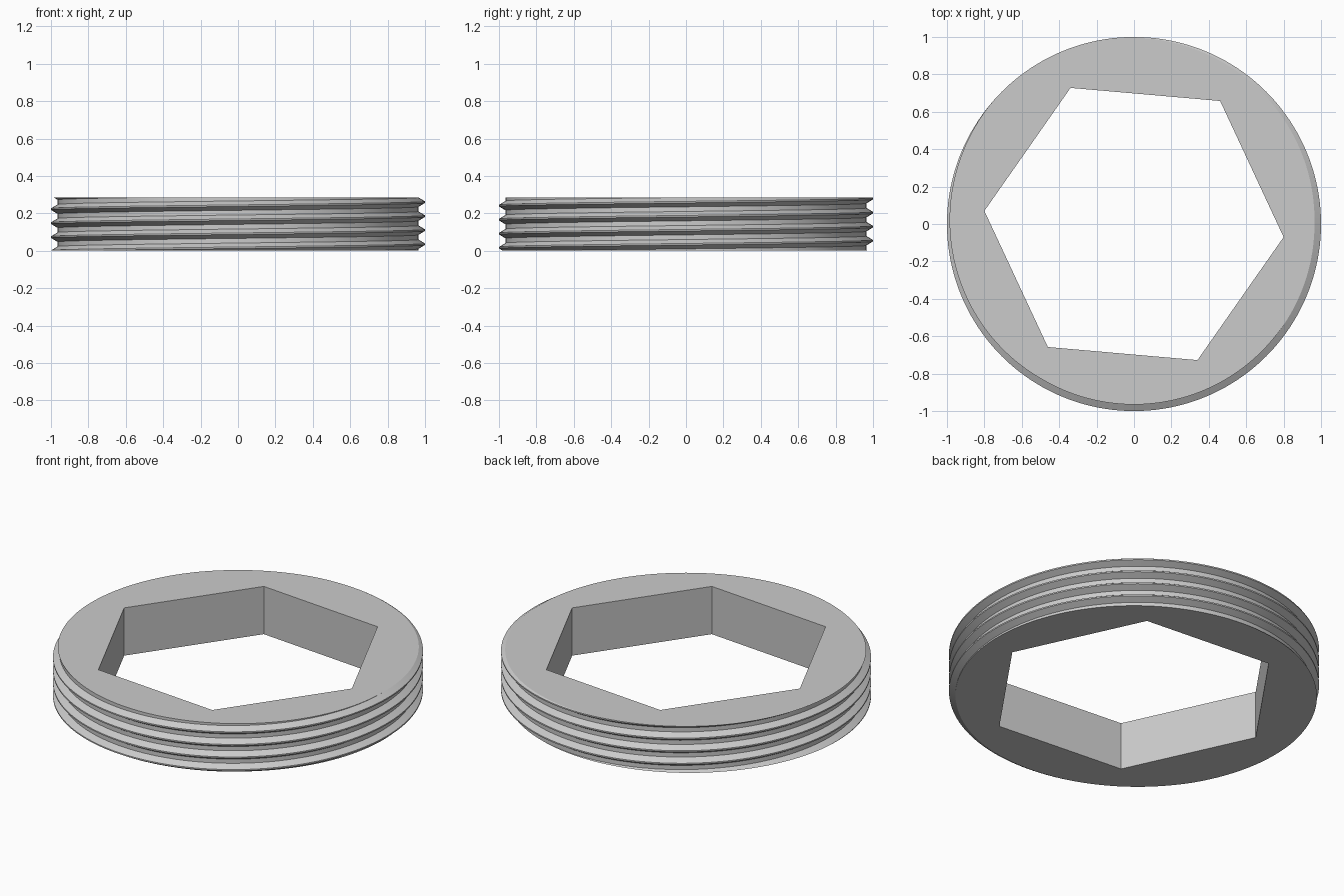
import bpy, bmesh, math

if "Cube" in bpy.data.objects:
    bpy.data.objects.remove(bpy.data.objects["Cube"])

HEIGHT, PITCH = 0.285, 0.075
ROOT, CREST = 0.965, 1.0
BASE_HALF, CREST_HALF = 0.025, 0.004     # half widths of the thread tooth
FIRST_CREST = 0.035                      # crest height on the +x side
HEX_RADIUS, HEX_TURN = 0.803, math.radians(-5)
STEPS = 180
SECTOR = STEPS // 6


def crest_height(angle):
    return FIRST_CREST + PITCH * angle / math.tau


def thread_radius(z, angle):
    d = (z - crest_height(angle) + PITCH / 2) % PITCH - PITCH / 2
    t = (BASE_HALF - abs(d)) / (BASE_HALF - CREST_HALF)
    return ROOT + (CREST - ROOT) * min(max(t, 0), 1)


def polar(bm, r, angle, z):
    return bm.verts.new((r * math.cos(angle), r * math.sin(angle), z))


bm = bmesh.new()

# Helical thread wall, trimmed flat at both ends
columns = []
for i in range(STEPS + 1):
    angle = HEX_TURN + math.tau * i / STEPS
    column = []
    for turn in range(-3, 7):
        for offset in (-BASE_HALF, -CREST_HALF, CREST_HALF, BASE_HALF):
            z = crest_height(angle) + turn * PITCH + offset
            z = min(max(z, 0), HEIGHT)
            column.append(polar(bm, thread_radius(z, angle), angle, z))
    columns.append(column)
for a, b in zip(columns, columns[1:]):
    for j in range(len(a) - 1):
        bm.faces.new((a[j], b[j], b[j + 1], a[j + 1]))

# Hexagonal socket walls and the flat end faces, one sector at a time
hexagon = [[polar(bm, HEX_RADIUS, HEX_TURN + math.tau * k / 6, z)
            for z in (0, HEIGHT)] for k in range(6)]
for k in range(6):
    p, q = hexagon[k], hexagon[(k + 1) % 6]
    bm.faces.new((q[0], p[0], p[1], q[1]))
    arc = columns[k * SECTOR:(k + 1) * SECTOR + 1]
    bm.faces.new([p[1]] + [c[-1] for c in arc] + [q[1]])
    bm.faces.new([q[0]] + [c[0] for c in reversed(arc)] + [p[0]])

bmesh.ops.remove_doubles(bm, verts=bm.verts, dist=0.00002)
bmesh.ops.recalc_face_normals(bm, faces=bm.faces)

mesh = bpy.data.meshes.new("threaded_ring")
bm.to_mesh(mesh)
bm.free()
ring = bpy.data.objects.new("threaded_ring", mesh)
bpy.context.collection.objects.link(ring)

# Plain grey metal
grey = bpy.data.materials.new("light_grey")
grey.use_nodes = True
colour = (0.6, 0.6, 0.6, 1)
grey.diffuse_color = colour
grey.node_tree.nodes["Principled BSDF"].inputs["Base Color"].default_value = colour
mesh.materials.append(grey)

# Smooth around the thread, sharp at its ridges and ends
bpy.context.view_layer.objects.active = ring
ring.select_set(True)
bpy.ops.object.shade_smooth_by_angle(angle=math.radians(30))
